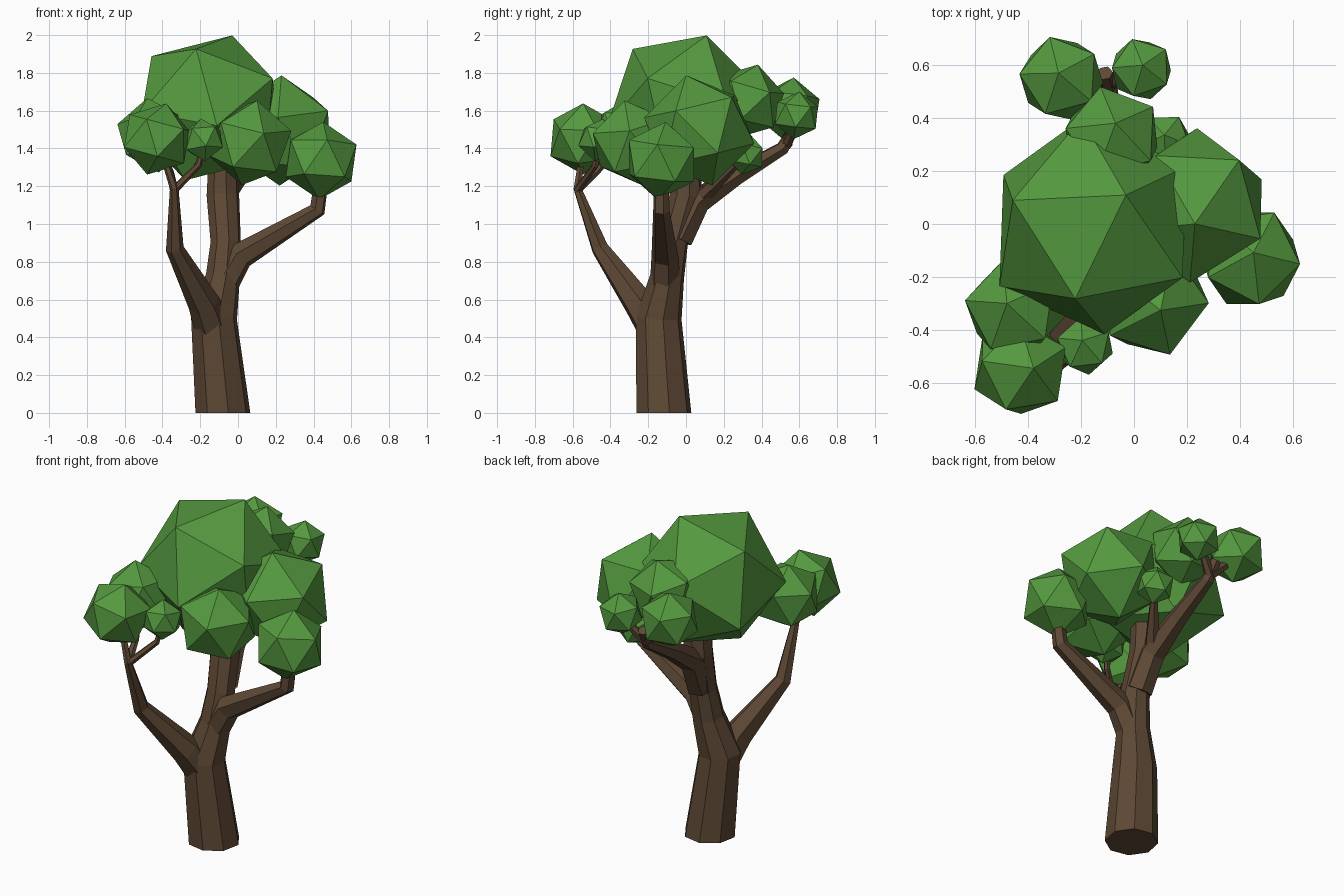
import bpy, bmesh, math
from mathutils import Vector, Matrix

if "Cube" in bpy.data.objects:
    bpy.data.objects.remove(bpy.data.objects["Cube"])


def material(name, rgb):
    m = bpy.data.materials.new(name)
    m.diffuse_color = (*rgb, 1)
    m.use_nodes = True
    m.node_tree.nodes["Principled BSDF"].inputs["Base Color"].default_value = m.diffuse_color
    return m


BARK = material("bark", (0.11, 0.065, 0.035))
LEAF = material("leaf", (0.09, 0.32, 0.05))


def finish(bm, name, mat):
    bmesh.ops.recalc_face_normals(bm, faces=bm.faces)
    mesh = bpy.data.meshes.new(name)
    bm.to_mesh(mesh)
    bm.free()
    mesh.materials.append(mat)
    obj = bpy.data.objects.new(name, mesh)
    bpy.context.collection.objects.link(obj)
    return obj


def frame(a, b):
    """Orthonormal frame: z along a, x toward b."""
    z = Vector(a).normalized()
    b = Vector(b)
    x = (b - z * b.dot(z)).normalized()
    return Matrix((x, z.cross(x), z)).transposed()


def leaf_ball(name, centre, radius, a, b):
    """Icosahedron with one corner toward a and a neighbouring corner toward b."""
    bm = bmesh.new()
    bmesh.ops.create_icosphere(bm, subdivisions=1, radius=radius)
    vs = sorted(bm.verts, key=lambda v: -v.co.z)
    own = frame(vs[0].co, vs[1].co)
    turn = frame(a, b) @ own.transposed()
    for v in bm.verts:
        v.co = turn @ v.co + Vector(centre)
    finish(bm, name, LEAF)


def limb(name, points, sides=6):
    """Faceted tube through (x, y, z, radius) points."""
    bm = bmesh.new()
    pts = [Vector(p[:3]) for p in points]
    rings, x = [], Vector((1, 0.2, 0)).normalized()
    for i, p in enumerate(pts):
        dirs = []
        if i > 0:
            dirs.append((p - pts[i - 1]).normalized())
        if i < len(pts) - 1:
            dirs.append((pts[i + 1] - p).normalized())
        t = sum(dirs, Vector()).normalized()
        if p.z == 0:
            t = Vector((0, 0, 1))
        x = (x - t * x.dot(t)).normalized()
        y = t.cross(x)
        r = points[i][3]
        rings.append([bm.verts.new(p + r * (x * math.cos(k) + y * math.sin(k)))
                      for k in (2 * math.pi * j / sides for j in range(sides))])
    for lo, hi in zip(rings, rings[1:]):
        for j in range(sides):
            k = (j + 1) % sides
            bm.faces.new((lo[j], lo[k], hi[k], hi[j]))
    bm.faces.new(rings[0])
    bm.faces.new(rings[-1])
    finish(bm, name, BARK)


# Trunk rising into the upright central column
limb("trunk", [(-.08, -.117, 0, .148), (-.127, -.145, .5, .124),
               (-.08, -.10, .72, .092), (-.065, -.07, .9, .082),
               (-.08, 0, 1.15, .088), (-.08, 0, 1.4, .075)], 8)

# Left front limb and its two twigs
limb("left_limb", [(-.13, -.16, .44, .10), (-.18, -.25, .58, .085),
                   (-.335, -.455, .87, .048), (-.338, -.575, 1.19, .023),
                   (-.385, -.555, 1.33, .018)])
limb("left_back_twig", [(-.338, -.575, 1.18, .024), (-.36, -.47, 1.28, .02),
                        (-.39, -.40, 1.36, .016)])
limb("left_inner_twig", [(-.338, -.575, 1.18, .022), (-.21, -.48, 1.31, .018),
                         (-.185, -.46, 1.42, .014)])

# Right limb
limb("right_limb", [(-.09, -.11, .66, .085), (.01, -.11, .83, .075),
                    (.42, -.13, 1.075, .045), (.445, -.13, 1.25, .038)])

# Rear limb with end twigs
limb("rear_limb", [(-.065, -.04, .92, .08), (-.08, .06, 1.12, .075),
                   (-.09, .27, 1.26, .055), (-.10, .51, 1.40, .038),
                   (-.11, .57, 1.50, .03)])
limb("rear_left_twig", [(-.10, .53, 1.42, .034), (-.22, .56, 1.53, .022)])
limb("rear_right_twig", [(-.10, .53, 1.42, .03), (0, .58, 1.53, .02)])
limb("rear_low_twig", [(-.08, .06, 1.12, .05), (.09, .28, 1.33, .02)])

# Foliage: centre, radius, direction of a corner, direction of a neighbouring corner
for name, c, r, a, b in [
    ("crown", (-.155, -.009, 1.615), .42, (.125, .119, .385), (-.305, .099, .275)),
    ("right_upper", (.225, .07, 1.495), .30, (.005, -.07, .295), (.175, .17, .195)),
    ("right_lower", (.44, -.13, 1.335), .207, (.01, .02, .185), (.19, -.02, .1)),
    ("front", (.06, -.28, 1.43), .232, (.04, -.045, .22), (.22, -.02, .07)),
    ("left_front", (-.43, -.545, 1.45), .195, (.05, 0, .185), (-.06, -.16, .09)),
    ("left_back", (-.45, -.32, 1.47), .20, (-.03, .02, .195), (-.18, .03, .06)),
    ("front_small", (-.185, -.46, 1.445), .115, (-.01, .02, .11), (-.1, .03, .05)),
    ("rear_left", (-.275, .55, 1.605), .172, (-.01, .02, .17), (.14, .1, .06)),
    ("rear_right", (.028, .585, 1.575), .127, (.005, .015, .125), (.1, .08, .04)),
    ("rear_middle", (-.085, .325, 1.65), .202, (.015, .055, .19), (.145, .115, .07)),
    ("rear_low", (.115, .315, 1.37), .11, (0, .02, .1), (.06, .1, .05)),
]:
    leaf_ball(name + "_foliage", c, r, a, b)
